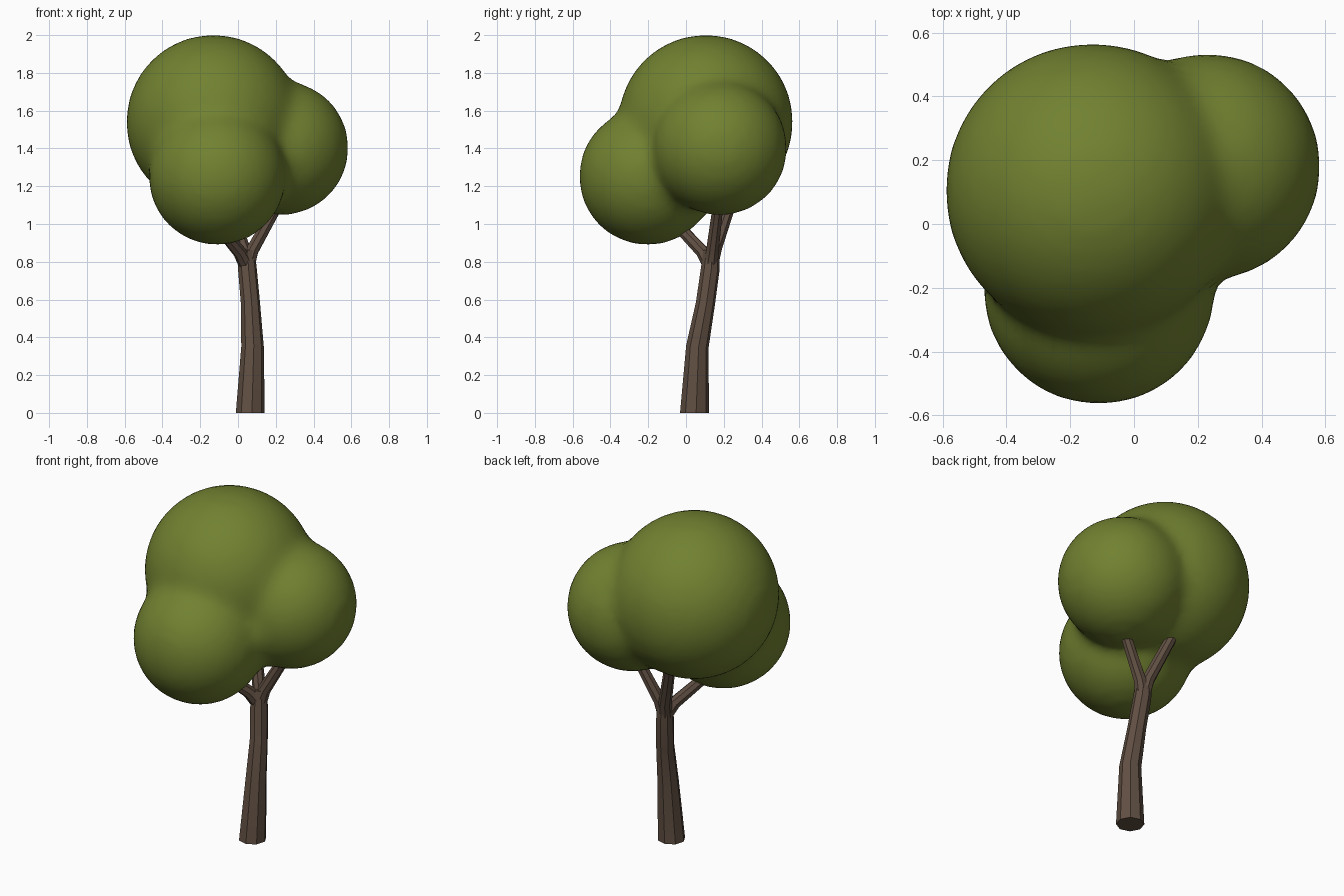
import bpy
import bmesh
from mathutils import Matrix, Vector

cube = bpy.data.objects.get("Cube")
if cube:
    bpy.data.objects.remove(cube, do_unlink=True)


def make_material(name, color):
    mat = bpy.data.materials.new(name)
    mat.use_nodes = True
    mat.diffuse_color = color
    mat.node_tree.nodes["Principled BSDF"].inputs["Base Color"].default_value = color
    return mat


def activate(obj):
    bpy.ops.object.select_all(action='DESELECT')
    obj.select_set(True)
    bpy.context.view_layer.objects.active = obj


def tube(name, points, mat):
    """Tapered eight-sided limb through (x, y, z, radius) points."""
    curve = bpy.data.curves.new(name, 'CURVE')
    curve.dimensions = '3D'
    curve.bevel_depth = 1.0
    curve.bevel_resolution = 2
    curve.use_fill_caps = True
    spline = curve.splines.new('POLY')
    spline.points.add(len(points) - 1)
    for p, (x, y, z, r) in zip(spline.points, points):
        p.co = (x, y, z, 1)
        p.radius = r
    obj = bpy.data.objects.new(name, curve)
    bpy.context.collection.objects.link(obj)
    activate(obj)
    bpy.ops.object.convert(target='MESH')
    obj = bpy.context.object
    obj.data.materials.clear()
    obj.data.materials.append(mat)
    bpy.ops.object.shade_smooth_by_angle()
    return obj


bark = make_material("bark brown", (0.118, 0.078, 0.055, 1))
leaf = make_material("leaf green", (0.165, 0.22, 0.03, 1))

# Trunk, leaning back as it rises
trunk = tube("trunk", [
    (0.065, 0.045, 0.0, 0.077), (0.077, 0.06, 0.35, 0.06),
    (0.066, 0.103, 0.58, 0.051), (0.05, 0.128, 0.76, 0.05),
    (0.045, 0.135, 0.86, 0.043)], bark)
for v in trunk.data.vertices:  # level the foot
    if v.co.z < 0.1:
        v.co.z = 0

# Three branches, one into each leaf mass
tube("branch_front", [(0.045, 0.128, 0.78, 0.04), (0.01, 0.09, 0.85, 0.036),
                      (-0.14, -0.08, 1.03, 0.03)], bark)
tube("branch_side", [(0.05, 0.13, 0.78, 0.042), (0.075, 0.14, 0.86, 0.036),
                     (0.21, 0.17, 1.1, 0.03)], bark)
tube("branch_back", [(0.045, 0.13, 0.78, 0.042), (0.03, 0.155, 0.87, 0.036),
                     (-0.08, 0.26, 1.18, 0.03)], bark)

# Crown: three round masses fused and softened into one surface
bm = bmesh.new()
for center, radius in (((-0.13, 0.105, 1.54), 0.464),
                       ((-0.11, -0.203, 1.252), 0.366),
                       ((0.23, 0.18, 1.402), 0.358)):
    bmesh.ops.create_icosphere(bm, subdivisions=4, radius=radius,
                               matrix=Matrix.Translation(Vector(center)))
mesh = bpy.data.meshes.new("leaf_crown")
bm.to_mesh(mesh)
bm.free()
mesh.materials.append(leaf)
crown = bpy.data.objects.new("leaf_crown", mesh)
bpy.context.collection.objects.link(crown)
fuse = crown.modifiers.new("fuse", 'REMESH')
fuse.mode = 'VOXEL'
fuse.voxel_size = 0.03
fuse.use_smooth_shade = True
soften = crown.modifiers.new("soften", 'SMOOTH')
soften.factor = 0.5
soften.iterations = 18
activate(crown)
for mod in ("fuse", "soften"):
    bpy.ops.object.modifier_apply(modifier=mod)
bpy.ops.object.shade_smooth()
